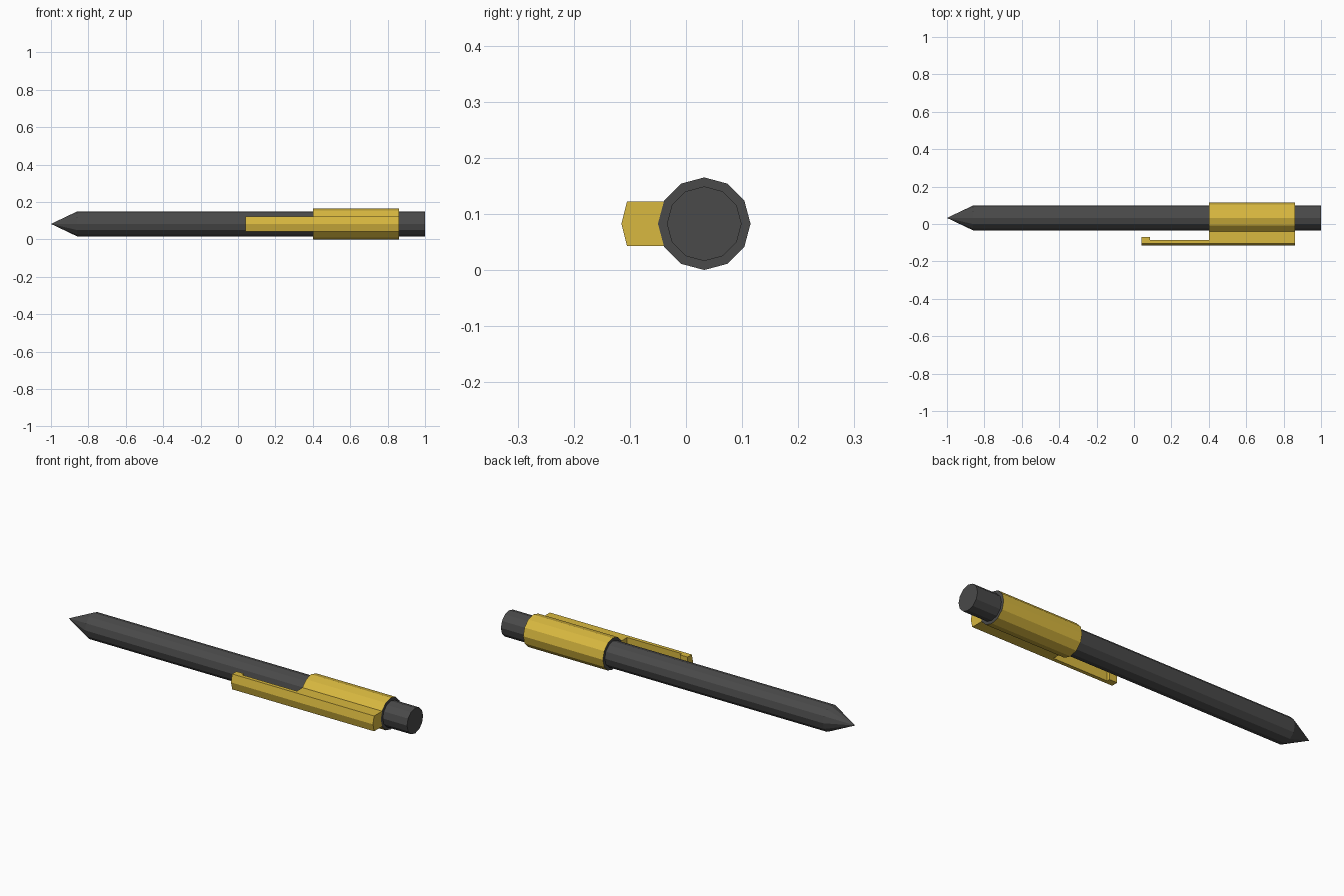
import bpy, bmesh, math

if "Cube" in bpy.data.objects:
    bpy.data.objects.remove(bpy.data.objects["Cube"])

CY, CZ = 0.0325, 0.0825   # barrel axis
SIDES = 12


def material(name, rgb):
    m = bpy.data.materials.new(name)
    m.diffuse_color = (*rgb, 1)
    m.use_nodes = True
    m.node_tree.nodes["Principled BSDF"].inputs["Base Color"].default_value = m.diffuse_color
    return m


dark = material("dark_grey", (0.068, 0.068, 0.068))
gold = material("golden_yellow", (0.69, 0.48, 0.05))


def make_object(name, bm, mats):
    bmesh.ops.recalc_face_normals(bm, faces=bm.faces)
    mesh = bpy.data.meshes.new(name)
    bm.to_mesh(mesh)
    bm.free()
    for m in mats:
        mesh.materials.append(m)
    ob = bpy.data.objects.new(name, mesh)
    bpy.context.collection.objects.link(ob)
    return ob


def lathe(name, stations, mats):
    """Flat-sided solid along x from (x, radius) stations; radius 0 is a point."""
    bm = bmesh.new()
    rings = []
    for x, r in stations:
        n = SIDES if r else 1
        rings.append([bm.verts.new((x, CY + r * math.cos(math.tau * k / SIDES),
                                    CZ + r * math.sin(math.tau * k / SIDES)))
                      for k in range(n)])
    for a, b in zip(rings, rings[1:]):
        for k in range(SIDES):
            j = (k + 1) % SIDES
            if len(a) == 1:
                bm.faces.new((a[0], b[j], b[k]))
            else:
                bm.faces.new((a[k], a[j], b[j], b[k]))
    for ring in (rings[0], rings[-1]):
        if len(ring) > 1:
            bm.faces.new(ring)
    return make_object(name, bm, mats)


# Barrel with pointed tip
lathe("barrel", [(-1, 0), (-0.86, 0.0665), (1, 0.0665)], [dark])

# Sleeve around the barrel: golden sides, dark end faces
sleeve = lathe("sleeve", [(0.4, 0.0825), (0.86, 0.0825)], [gold, dark])
for p in sleeve.data.polygons:
    p.material_index = 1 if abs(p.normal.x) > 0.9 else 0

# Pocket clip: outline in x/y, y shift of the middle layer, stacked in z
outline = [(0.04, -0.105, -0.01), (0.86, -0.105, -0.01),
           (0.86, -0.039, -0.011), (0.4, -0.039, -0.011),
           (0.4, -0.086, 0), (0.085, -0.086, 0),
           (0.085, -0.07, 0), (0.04, -0.07, 0)]
bm = bmesh.new()
layers = [[bm.verts.new((x, y + (s if dz == 0 else 0), CZ + dz)) for x, y, s in outline]
          for dz in (-0.04, 0, 0.04)]
n = len(outline)
for a, b in zip(layers, layers[1:]):
    for k in range(n):
        j = (k + 1) % n
        bm.faces.new((a[k], a[j], b[j], b[k]))
bm.faces.new(layers[0])
bm.faces.new(layers[-1])
make_object("pocket_clip", bm, [gold])
